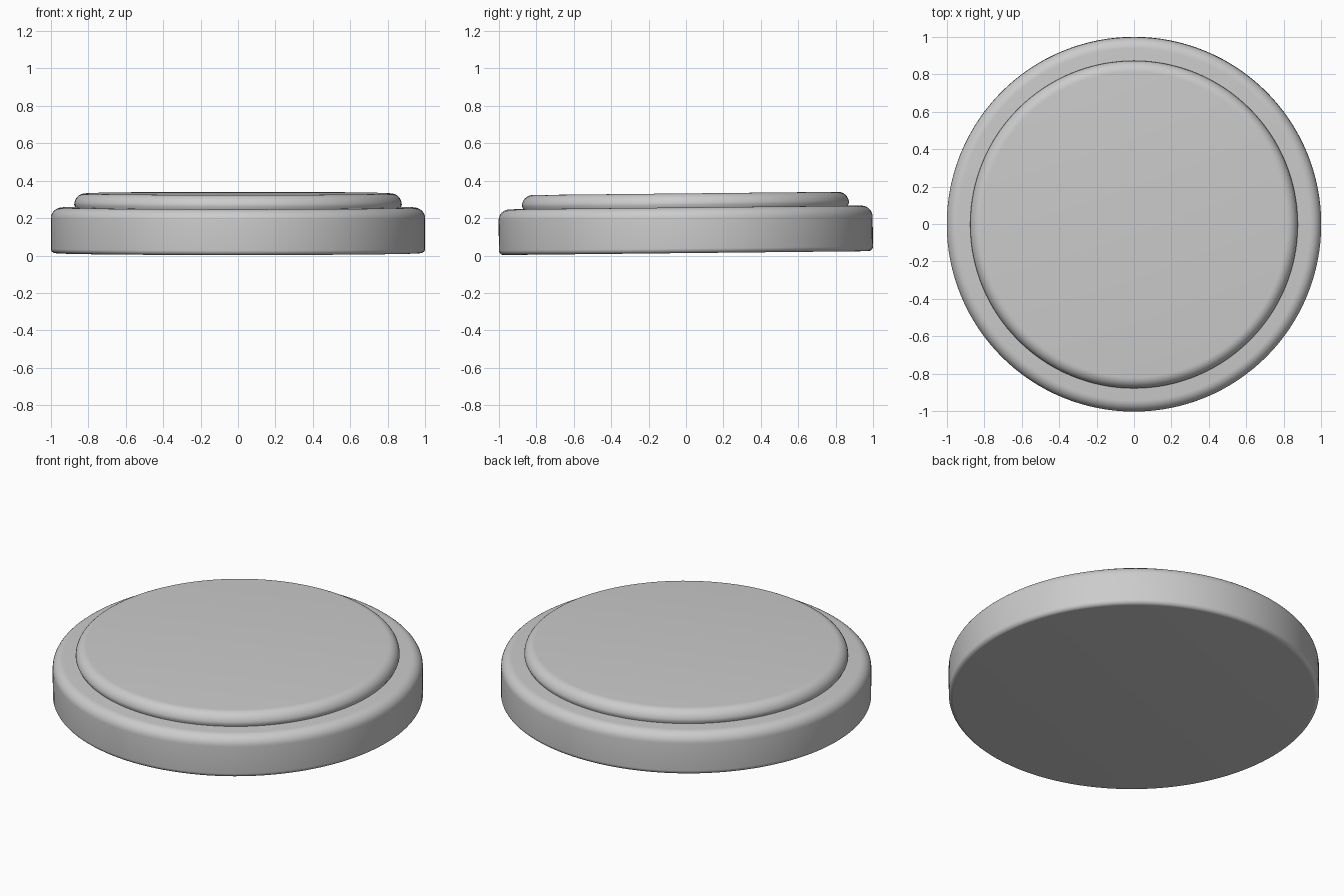
import bpy, bmesh, math
from mathutils import Matrix

if "Cube" in bpy.data.objects:
    bpy.data.objects.remove(bpy.data.objects["Cube"])

TILT = 0.0105  # whole disc leans slightly up towards the back


def arc(cx, cz, r, a0, a1, n=8):
    """Points of a rounded profile corner, angles in degrees."""
    return [(cx + r * math.cos(math.radians(a0 + (a1 - a0) * i / n)),
             cz + r * math.sin(math.radians(a0 + (a1 - a0) * i / n)))
            for i in range(n + 1)]


def lathe(name, profile, steps=128):
    """Spin a radius/height profile about z, tilt it and smooth it."""
    bm = bmesh.new()
    verts = [bm.verts.new((r, 0, z)) for r, z in profile]
    edges = [bm.edges.new(pair) for pair in zip(verts, verts[1:])]
    bmesh.ops.spin(bm, geom=verts + edges, axis=(0, 0, 1), cent=(0, 0, 0),
                   angle=math.tau, steps=steps)
    bmesh.ops.remove_doubles(bm, verts=bm.verts, dist=1e-5)
    bmesh.ops.recalc_face_normals(bm, faces=bm.faces)
    bm.transform(Matrix.Rotation(TILT, 4, 'X'))
    mesh = bpy.data.meshes.new(name)
    bm.to_mesh(mesh)
    bm.free()
    obj = bpy.data.objects.new(name, mesh)
    bpy.context.collection.objects.link(obj)
    bpy.ops.object.select_all(action='DESELECT')
    obj.select_set(True)
    bpy.context.view_layer.objects.active = obj
    bpy.ops.object.shade_smooth_by_angle(angle=math.radians(40))
    return obj


# Wide base disc: small bottom rounding, larger rounding on the top rim
lathe("base_disc",
      [(0, 0.013)] + arc(0.975, 0.038, 0.025, -90, 0)
      + arc(0.94, 0.197, 0.06, 0, 90) + [(0, 0.257)])

# Raised inner disc with a soft rounded shoulder
lathe("raised_top",
      [(0, 0.252), (0.865, 0.252)] + arc(0.815, 0.272, 0.06, 0, 90)
      + [(0, 0.332)])
